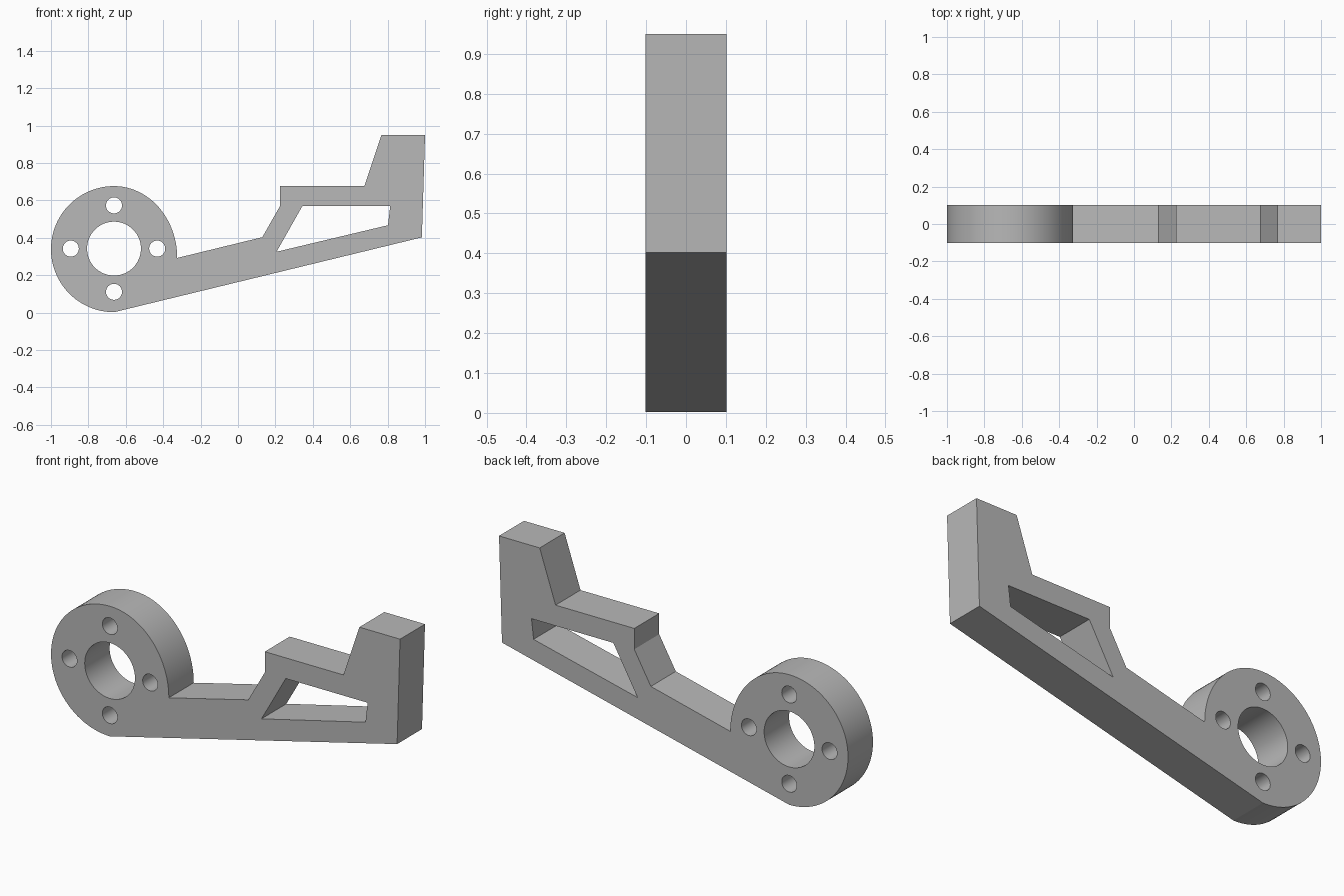
import bpy
import bmesh
from math import pi, cos, sin, radians
from mathutils import Matrix

cube = bpy.data.objects.get("Cube")
if cube:
    bpy.data.objects.remove(cube, do_unlink=True)

HALF_DEPTH = 0.102
HUB_X, HUB_Z, HUB_R = -0.663, 0.339, 0.337


def arc(cx, cz, rx, rz, start, end, steps):
    """Points along an elliptical arc, angles in degrees."""
    angles = [radians(start + (end - start) * i / steps) for i in range(steps + 1)]
    return [(cx + rx * cos(a), cz + rz * sin(a)) for a in angles]


def circle(cx, cz, r, steps):
    return arc(cx, cz, r, r, 0, 360, steps)[:-1]


def plate(name, loops, material):
    """Extrude an outline with holes into a flat, upright part."""
    curve = bpy.data.curves.new(name, "CURVE")
    curve.dimensions = "2D"
    curve.fill_mode = "BOTH"
    curve.extrude = HALF_DEPTH
    for loop in loops:
        spline = curve.splines.new("POLY")
        spline.points.add(len(loop) - 1)
        for point, (x, z) in zip(spline.points, loop):
            point.co = (x, z, 0, 1)
        spline.use_cyclic_u = True
    obj = bpy.data.objects.new(name, curve)
    bpy.context.collection.objects.link(obj)
    bpy.ops.object.select_all(action="DESELECT")
    obj.select_set(True)
    bpy.context.view_layer.objects.active = obj
    bpy.ops.object.convert(target="MESH")
    obj = bpy.context.view_layer.objects.active

    # Weld the caps to the walls and stand the part upright
    bm = bmesh.new()
    bm.from_mesh(obj.data)
    bmesh.ops.remove_doubles(bm, verts=bm.verts, dist=0.0001)
    bmesh.ops.recalc_face_normals(bm, faces=bm.faces)
    bm.transform(Matrix.Rotation(pi / 2, 4, "X"))
    bm.to_mesh(obj.data)
    bm.free()
    obj.data.materials.clear()
    obj.data.materials.append(material)
    bpy.ops.object.shade_smooth_by_angle(angle=radians(15))
    return obj


grey = bpy.data.materials.new("plain grey")
grey.use_nodes = True
grey.diffuse_color = (0.48, 0.48, 0.48, 1)
grey.node_tree.nodes["Principled BSDF"].inputs["Base Color"].default_value = grey.diffuse_color

# Outer edge: round hub, then sloping arm, raised bridge and end post
hub_front = arc(HUB_X, 0.292, 0.338, 0.384, 0, 90, 24)
hub_back = arc(HUB_X, HUB_Z, HUB_R, HUB_R, 90, 270, 48)[1:]
arm = [(0.983, 0.402), (1.0, 0.95), (0.767, 0.95), (0.676, 0.678),
       (0.225, 0.678), (0.225, 0.57), (0.13, 0.403)]
outline = hub_front + hub_back + arm

# Openings: arm window, hub bore and four bolt holes
window = [(0.345, 0.571), (0.814, 0.571), (0.802, 0.467), (0.206, 0.325)]
bore = circle(HUB_X, 0.342, 0.144, 64)
bolt_holes = [circle(HUB_X + 0.231 * cos(i * pi / 2),
                     0.342 + 0.231 * sin(i * pi / 2), 0.043, 32) for i in range(4)]

plate("lever_arm", [outline, window, bore] + bolt_holes, grey)
